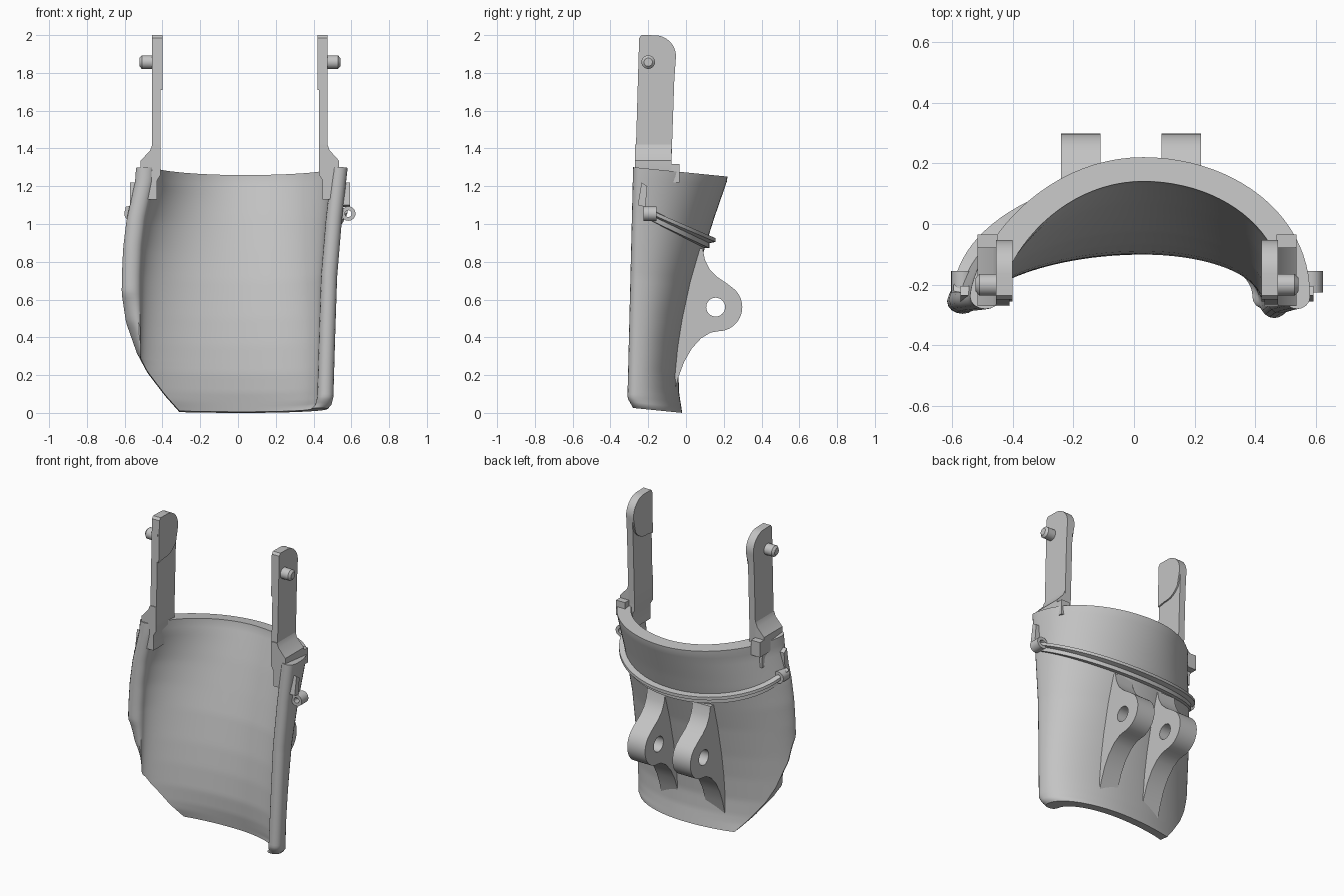
import bpy, bmesh
from math import sin, cos, pi, acos, radians

cube = bpy.data.objects.get("Cube")
if cube:
    bpy.data.objects.remove(cube, do_unlink=True)

grey = bpy.data.materials.new("plain_grey")
grey.use_nodes = True
grey.diffuse_color = (0.55, 0.55, 0.55, 1)
grey.node_tree.nodes["Principled BSDF"].inputs["Base Color"].default_value = (0.55, 0.55, 0.55, 1)


def lerp_table(z, table):
    if z <= table[0][0]:
        return table[0][1]
    for (a, u), (b, v) in zip(table, table[1:]):
        if z <= b:
            return u + (v - u) * (z - a) / (b - a)
    return table[-1][1]


def finish(name, bm):
    bmesh.ops.recalc_face_normals(bm, faces=bm.faces)
    mesh = bpy.data.meshes.new(name)
    bm.to_mesh(mesh)
    bm.free()
    obj = bpy.data.objects.new(name, mesh)
    bpy.context.collection.objects.link(obj)
    mesh.materials.append(grey)
    bpy.ops.object.select_all(action="DESELECT")
    obj.select_set(True)
    bpy.context.view_layer.objects.active = obj
    bpy.ops.object.shade_smooth_by_angle(angle=radians(35))


def prism(name, loops, low, high, place):
    """Extrude outlines (later ones are holes); place maps (u, v, w) to xyz."""
    curve = bpy.data.curves.new(name + "_outline", "CURVE")
    curve.dimensions = "2D"
    curve.fill_mode = "BOTH"
    curve.extrude = (high - low) / 2
    for loop in loops:
        spline = curve.splines.new("POLY")
        spline.points.add(len(loop) - 1)
        for p, (u, v) in zip(spline.points, loop):
            p.co = (u, v, 0, 1)
        spline.use_cyclic_u = True
    temp = bpy.data.objects.new(name + "_outline", curve)
    bpy.context.collection.objects.link(temp)
    bpy.context.view_layer.update()
    mesh = bpy.data.meshes.new_from_object(temp)
    bm = bmesh.new()
    bm.from_mesh(mesh)
    bpy.data.objects.remove(temp)
    bpy.data.curves.remove(curve)
    bpy.data.meshes.remove(mesh)
    for v in bm.verts:
        v.co = place(v.co.x, v.co.y, v.co.z + (low + high) / 2)
    bmesh.ops.remove_doubles(bm, verts=bm.verts, dist=1e-5)
    finish(name, bm)


def arc(cu, cv, r, start, end, n):
    return [(cu + r * cos(radians(start + (end - start) * i / n)),
             cv + r * sin(radians(start + (end - start) * i / n))) for i in range(n + 1)]


def circle(cu, cv, r, n=24):
    return arc(cu, cv, r, 0, 360, n)[:-1]


def skin(name, rings, caps):
    bm = bmesh.new()
    rows = [[bm.verts.new(p) for p in ring] for ring in rings]
    size = len(rows[0])
    for a, b in zip(rows, rows[1:]):
        for i in range(size):
            j = (i + 1) % size
            bm.faces.new((a[i], a[j], b[j], b[i]))
    for row in (rows[0], rows[-1]):
        for idx in caps:
            bm.faces.new([row[i] for i in idx])
    finish(name, bm)


# Shell shape by height: back, right edge, left edge, trimmed left corner
BACK = [(0, -.02), (.1, -.036), (.2, -.04), (.35, -.025), (.5, 0), (.7, .045), (.87, .095), (1.05, .15), (1.26, .22)]
RIGHT = [(0, .475), (.02, .495), (.06, .505), (.4, .515), (.7, .525), (1, .55), (1.27, .58)]
LEFT = [(0, -.62), (.7, -.615), (.85, -.608), (1, -.59), (1.2, -.545), (1.27, -.54)]
TRIM = [(0, -.31), (.08, -.385), (.2, -.48), (.3, -.535), (.46, -.593), (.7, -.63)]
FRONT = [(0, -.24), (.05, -.27), (1.27, -.24)]
CENTRE = .03


def half_widths(z, inset):
    left = CENTRE - lerp_table(z, LEFT) - inset * 1.2
    return left, lerp_table(z, RIGHT) - inset - CENTRE


def on_section(z, inset, t):
    """Point on a lopsided half ellipse: the left side flares out flatter."""
    left, right = half_widths(z, inset)
    front = lerp_table(z, FRONT)
    depth = lerp_table(z, BACK) - inset * (.68 + .2 * z) - front
    width, power = (left, 1.3) if cos(t) < 0 else (right, .95)
    return CENTRE + width * cos(t), front + depth * max(0, sin(t)) ** power


def wall(z, inset, n):
    left = half_widths(z, inset)[0]
    start = acos(max(-1, (lerp_table(z, TRIM) - CENTRE) / left))
    return [on_section(z, inset, start * (1 - i / (n - 1))) for i in range(n)]


LIP = 7


def lip(p, q, bulge):
    """Rounded front edge from p to q."""
    points = []
    for i in range(1, LIP + 1):
        a = pi * i / (LIP + 1)
        f = (1 - cos(a)) / 2
        points.append((p[0] + (q[0] - p[0]) * f, p[1] + (q[1] - p[1]) * f - bulge * sin(a)))
    return points


# Curved shell
N = 45
TOP = 1.275
rings = []
for k in range(61):
    z = TOP * (k / 60) ** 1.25
    outer, inner = wall(z, 0, N), wall(z, .085, N)
    clipped = min(1, max(0, (lerp_table(z, TRIM) - lerp_table(z, LEFT)) / .15))
    ring = outer + lip(outer[-1], inner[-1], .04) + inner[::-1]
    ring += lip(inner[0], outer[0], .04 * (1 - clipped))
    rings.append([(x, y, z - .1 * (y + .02)) for x, y in ring])
M = 2 * N + LIP - 1
caps = [(i, i + 1, M - i - 1, M - i) for i in range(N - 1)]
caps += [tuple(range(N - 1, N + LIP + 1)), tuple(range(M, M + LIP + 1)) + (0,)]
skin("curved_shell", rings, caps)

# Raised band running round the back, sloping down to the rear
profile = [(-.03, -.035), (.018, -.035), (.018, -.008), (.05, -.002), (.05, .018), (-.03, .03)]
rings = []
for i in range(49):
    t = .1 + (pi - .2) * i / 48
    z = 1
    for _ in range(12):
        x, y = on_section(z, 0, t)
        z = .5 * z + .5 * (1.06 - .5 * (y + .2))
    nx, ny = .35 * cos(t), .57 * sin(t)
    fade = (.45 + .55 * sin(t)) / (nx * nx + ny * ny) ** .5
    rings.append([(x + o * nx * fade, y + o * ny * fade, z + h) for o, h in profile])
skin("rear_band", rings, [tuple(range(len(profile)))])

# Two rear lugs with pin holes
lug = [(.05, .87), (.088, .87), (.1, .81), (.125, .76), (.165, .72), (.21, .69)]
lug += arc(.17, .56, .128, 55, -90, 16)
lug += [(.13, .425), (.08, .395), (.03, .34), (-.01, .27), (-.04, .19), (-.065, .1),
        (-.09, .1), (-.07, .3), (0, .7)]
for side, x0 in (("right", -.24), ("left", .09)):
    prism(side + "_rear_lug", [lug, circle(.157, .56, .05)], x0, x0 + .13,
          lambda u, v, w: (w, u, v))

# Arms, feet, pins and band hooks, mirrored about a slightly shifted middle
MID = .01
tip = arc(-.165, 1.887, .112, -10, 90, 12) + [(-.235, 2), (-.248, 1.985)]
blade = [(-.268, 1.3), (-.078, 1.3), (-.062, 1.76)] + tip
head = [(-.255, 1.71)] + arc(-.185, 1.85, .13, -95, -32, 8) + tip
foot = [(.42, 1.42), (.464, 1.42), (.475, 1.39), (.525, 1.335), (.525, 1.25),
        (.51, 1.19), (.51, 1.13), (.438, 1.13), (.438, 1.23), (.42, 1.26)]
for side, s in (("left", 1), ("right", -1)):
    def across(u, v, w, s=s):
        return (MID + s * w, u, v)

    def along(u, v, w, s=s):
        return (MID + s * u, w, v)

    prism(side + "_arm", [blade], .42, .464, across)
    prism(side + "_arm_head", [head], .41, .422, across)
    prism(side + "_arm_foot", [foot], -.27, -.078, along)
    prism(side + "_foot_ledge", [[(.46, 1.22), (.525, 1.22), (.525, 1.318), (.46, 1.318)]],
          -.268, -.035, along)
    # Pin with chamfered end
    skin(side + "_pin", [[across(u, v, w) for u, v in circle(-.2, 1.857, r)]
                         for w, r in ((.44, .036), (.519, .036), (.532, .022))],
         [tuple(range(24))])
    prism(side + "_hook_ring", [circle(.574, 1.055, .038), circle(.574, 1.055, .018)],
          -.225, -.155, along)
    prism(side + "_hook_tab", [[(-.235, 1.22), (-.205, 1.2), (-.215, 1.09), (-.255, 1.1)]],
          .53, .582, across)
